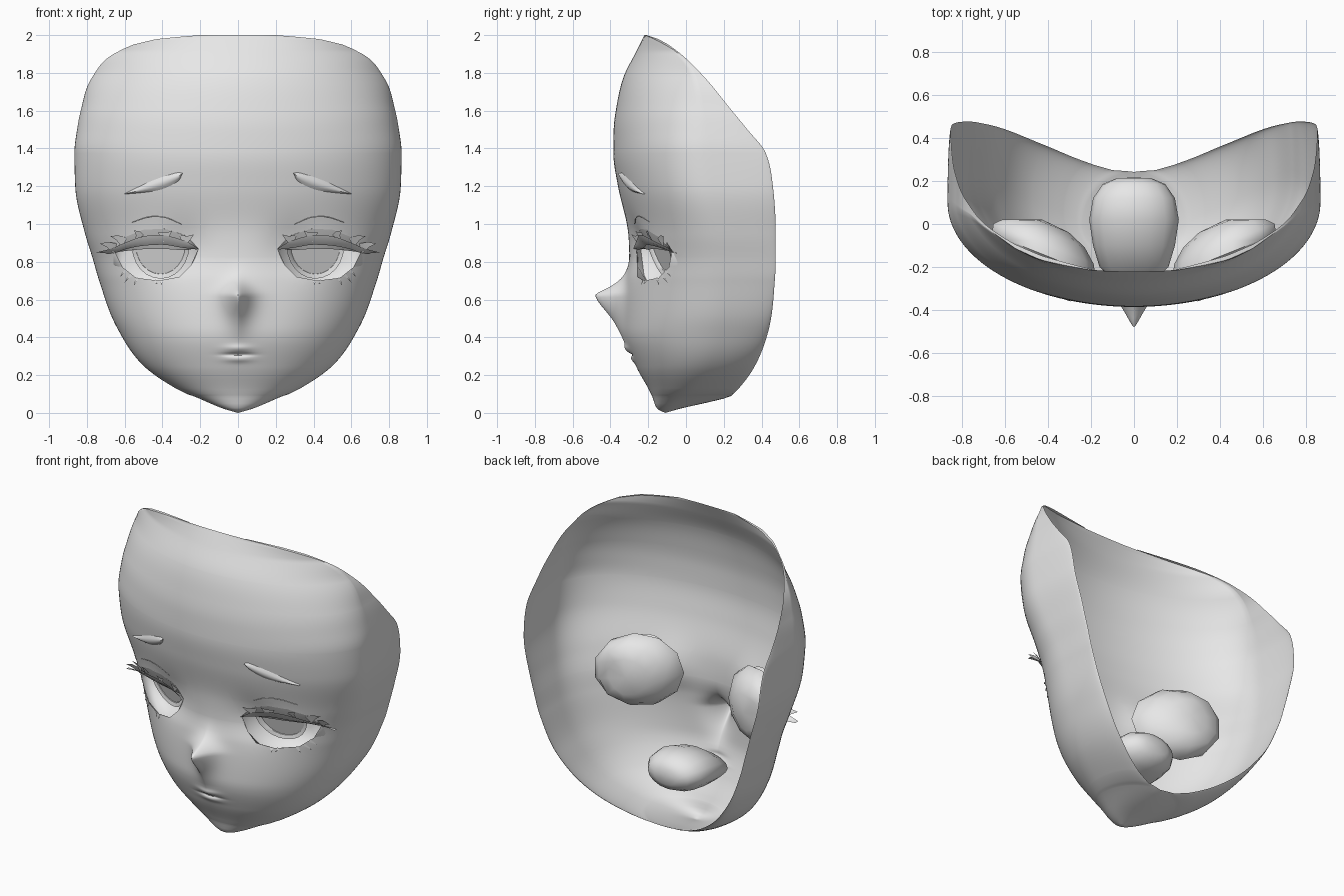
import bpy, bmesh, math
from mathutils import Vector

if "Cube" in bpy.data.objects:
    bpy.data.objects.remove(bpy.data.objects["Cube"])

clay = bpy.data.materials.new("plain grey")
clay.use_nodes = True
GREY = (0.8, 0.8, 0.8, 1)
clay.diffuse_color = GREY
clay.node_tree.nodes["Principled BSDF"].inputs["Base Color"].default_value = GREY

# Face sections: height, half width, front y, widest y, rim x, rim y, sweep degrees
ROWS = [
    (0.00, 0.00, -.11, -.11, 0.00, -.11, 90), (0.02, 0.07, -.15, -.09, 0.00, -.04, 90),
    (0.09, 0.24, -.18, 0.00, 0.00, 0.24, 90), (0.10, 0.27, -.185, 0.02, 0.10, 0.25, 90),
    (0.13, 0.33, -.20, 0.05, 0.20, 0.28, 90),
    (0.24, 0.49, -.26, 0.12, 0.40, 0.36, 90), (0.45, 0.64, -.325, 0.19, 0.60, 0.44, 90),
    (0.70, 0.735, -.315, 0.22, 0.72, 0.47, 90), (0.82, 0.77, -.30, 0.21, 0.755, 0.475, 90),
    (0.95, 0.81, -.306, 0.18, 0.79, 0.475, 90),
    (1.20, 0.862, -.36, 0.12, 0.845, 0.46, 90), (1.38, 0.866, -.385, 0.10, 0.85, 0.42, 90),
    (1.50, 0.852, -.383, 0.09, 0.845, 0.325, 88),
    (1.61, 0.83, -.37, 0.08, 0.83, 0.235, 85), (1.78, 0.77, -.33, 0.05, 0.77, 0.095, 72),
    (1.91, 0.64, -.265, -.05, 0.64, -.04, 55), (1.98, 0.42, -.23, -.17, 0.42, -.15, 45),
    (2.00, 0.20, -.22, -.215, 0.20, -.21, 40)]


def section(z):
    """Smoothly blended section values at a height, without overshoot."""
    i = max(k for k in range(len(ROWS) - 1) if ROWS[k][0] <= z + 1e-9)
    a, b = ROWS[i], ROWS[i + 1]
    h = b[0] - a[0]
    t = (z - a[0]) / h

    def rise(k, c):
        k = min(max(k, 0), len(ROWS) - 2)
        return (ROWS[k + 1][c] - ROWS[k][c]) / (ROWS[k + 1][0] - ROWS[k][0])

    def slope(k, c):
        p, q = rise(k - 1, c), rise(k, c)
        return 0 if p * q <= 0 else math.copysign(min(abs(p + q) / 2, 2 * abs(p), 2 * abs(q)), p)

    s = t * t * (3 - 2 * t)
    return [a[c] + (b[c] - a[c]) * s
            + h * (slope(i, c) * t * (1 - t) ** 2 - slope(i + 1, c) * t * t * (1 - t))
            for c in range(1, 7)]


def relief(x, z):
    """Nose and lips pushed to the front, eye hollows pushed back."""
    up, power = (0.06, 1.4) if z > 0.625 else (0.14, 1.6)
    nose = 0.16 * math.exp(-abs((z - 0.625) / up) ** power - (abs(x) / 0.065) ** 1.4)
    lips = sum(d * math.exp(-((z - c) / w) ** 2)
               for d, c, w in ((0.014, 0.34, 0.022), (-0.012, 0.308, 0.008), (0.008, 0.283, 0.016)))
    hollow = 0.03 * math.exp(-((abs(x) - 0.29) / 0.13) ** 2 - ((z - 0.87) / 0.13) ** 2)
    return nose + lips * math.exp(-(x / 0.07) ** 2) - hollow


def front_y(x, z):
    w, yf, ym, _, _, deg = section(z)
    m = math.radians(deg)
    phi = math.asin(min(1, abs(x) / max(w, 1e-6) * math.sin(m)))
    return yf + (ym - yf) * (1 - math.cos(phi)) / (1 - math.cos(m)) - relief(x, z)


def finish(name, bm, mirror=True):
    bmesh.ops.remove_doubles(bm, verts=bm.verts, dist=1e-5)
    bmesh.ops.recalc_face_normals(bm, faces=bm.faces)
    mesh = bpy.data.meshes.new(name)
    bm.to_mesh(mesh)
    bm.free()
    ob = bpy.data.objects.new(name, mesh)
    bpy.context.collection.objects.link(ob)
    mesh.materials.append(clay)
    if mirror:
        ob.modifiers.new("mirror", "MIRROR").merge_threshold = 0.0005
    bpy.ops.object.select_all(action="DESELECT")
    ob.select_set(True)
    bpy.context.view_layer.objects.active = ob
    bpy.ops.object.shade_smooth_by_angle(angle=math.radians(50))


def loft(bm, rings, closed=False):
    grid = [[bm.verts.new(p) for p in ring] for ring in rings]
    for lo, hi in zip(grid, grid[1:]):
        n = len(lo)
        for i in range(n if closed else n - 1):
            j = (i + 1) % n
            bm.faces.new((lo[i], lo[j], hi[j], hi[i]))


# Face mask, half built and mirrored
FRONT, BACK = 34, 14
heights = sorted({round(z, 4) for z in
                  [r[0] for r in ROWS] + [i * 0.025 for i in range(81)]
                  + [0.25 + i * 0.006 for i in range(20)] + [0.5 + i * 0.0125 for i in range(20)]
                  + [0.005, 0.01, 0.015, 0.03, 0.04, 0.092, 0.095, 1.99]})
rings = []
for z in heights:
    w, yf, ym, xr, yr, deg = section(z)
    m = math.radians(deg)
    ring = []
    for i in range(FRONT + 1):
        x = w * math.sin(m * (i / FRONT) ** 1.4) / math.sin(m)
        ring.append((x, front_y(x, z), z))
    for i in range(1, BACK + 1):
        a = math.pi / 2 * i / BACK
        ring.append((max(0, w - (w - xr) * (1 - math.cos(a))), ym + (yr - ym) * math.sin(a), z))
    rings.append(ring)
bm = bmesh.new()
loft(bm, rings)
bmesh.ops.remove_doubles(bm, verts=bm.verts, dist=1e-5)

# Eye opening, cut along a convex outline
EYE = [(.21, .87), (.25, .78), (.31, .72), (.42, .70), (.54, .715), (.61, .77),
       (.655, .86), (.60, .93), (.50, .97), (.39, .975), (.28, .94)]
inside = [f for f in bm.faces if f.calc_center_median().y < 0.15
          and 0.15 < f.calc_center_median().x < 0.72 and 0.65 < f.calc_center_median().z < 1.02]
for (x0, z0), (x1, z1) in zip(EYE, EYE[1:] + EYE[:1]):
    co, no = Vector((x0, 0, z0)), Vector((z1 - z0, 0, x0 - x1))
    geom = set(inside)
    for f in inside:
        geom.update(f.edges)
        geom.update(f.verts)
    cut = bmesh.ops.bisect_plane(bm, geom=list(geom), plane_co=co, plane_no=no, dist=1e-6)
    inside = [f for f in cut["geom"] if isinstance(f, bmesh.types.BMFace)
              and (f.calc_center_median() - co).dot(no) < 0]
bmesh.ops.delete(bm, geom=inside, context="FACES")
finish("face_mask", bm)

# Eye socket: pocket that widens behind the opening into a rounded back
bm = bmesh.new()
rings = [[(x, front_y(x, z), z) for x, z in EYE]]
for size, depth in ((1, .05), (.97, .1), (.8, .16), (.5, .2), (0, .21)):
    ring = []
    for k in range(len(EYE)):
        a = math.pi + math.tau * k / len(EYE)
        x, z = 0.425 + 0.245 * size * math.cos(a), 0.855 + 0.23 * size * math.sin(a)
        ring.append((x, min(0.02, -0.19 + 0.4 * (x - 0.425) + depth), z))
    rings.append(ring)
loft(bm, rings, True)
finish("eye_socket", bm)

# Iris: tall rim ring and recessed disc
bm = bmesh.new()
rings = [[(0.41 + r * math.cos(a), -0.15 + d + 0.35 * r * math.cos(a) - 0.35 * r * math.sin(a),
           0.885 + 1.15 * r * math.sin(a)) for a in [math.tau * k / 24 for k in range(24)]]
         for r, d in ((.152, 0), (.131, .012), (.13, .018), (0, .018))]
loft(bm, rings, True)
finish("iris", bm)


def smooth_path(points, n):
    """Evenly sampled Catmull-Rom path."""
    pts = [Vector(p) for p in points]
    pts = [2 * pts[0] - pts[1]] + pts + [2 * pts[-1] - pts[-2]]
    out = []
    for k in range(n + 1):
        s = min(k / n * (len(pts) - 3), len(pts) - 3 - 1e-6)
        i, t = int(s), s - int(s)
        a, b, c, d = pts[i:i + 4]
        out.append(0.5 * (2 * b + (c - a) * t + (2 * a - 5 * b + 4 * c - d) * t * t
                          + (3 * b - a - 3 * c + d) * t ** 3))
    return out


def on_face(p, lift):
    return (p[0], front_y(min(p[0], 0.66), p[1]) - lift, p[1])


def ribbon(name, top, bottom, lifts, n=16):
    """Strip between two paths; lifts give its height off the face across the strip."""
    bm = bmesh.new()
    a, b = smooth_path(top, n), smooth_path(bottom, n)
    loft(bm, [[on_face(p.lerp(q, k / (len(lifts) - 1)), h) for p, q in zip(a, b)]
              for k, h in enumerate(lifts)])
    finish(name, bm)


def lashes(name, spikes, half, lift):
    """Curved triangular lashes from base to tip."""
    bm = bmesh.new()
    for base, tip in spikes:
        b, t = Vector(base), Vector(tip)
        side = (t - b).orthogonal().normalized() * half
        mid = b.lerp(t, 0.55) + side * 0.3
        loft(bm, [[on_face(b - side, 0.004), on_face(b + side, 0.004)],
                  [on_face(mid - side * 0.5, lift * 0.7), on_face(mid + side * 0.5, lift * 0.7)],
                  [on_face(t, lift), on_face(t + side * 0.05, lift)]])
    finish(name, bm)


# Brow, upper lid, eyelid crease and lash band
ribbon("brow", [(.295, 1.27), (.33, 1.27), (.44, 1.235), (.53, 1.195), (.60, 1.16)],
       [(.295, 1.265), (.32, 1.225), (.40, 1.185), (.49, 1.168), (.60, 1.158)],
       (.002, .012, .016, .012, .002))
ribbon("upper_lid", [(.21, .87), (.28, .94), (.39, .975), (.50, .97), (.60, .93), (.655, .86)],
       [(.21, .87), (.30, .863), (.39, .868), (.48, .868), (.57, .86), (.65, .85)],
       (0, -.012, -.035))
ribbon("eyelid_crease", [(.30, 1.0), (.38, 1.035), (.47, 1.04), (.56, 1.01)],
       [(.30, .998), (.38, 1.031), (.47, 1.036), (.56, 1.008)], (.001, .003, .001), 10)
ribbon("upper_lash_band",
       [(.21, .87), (.28, .91), (.39, .94), (.50, .935), (.60, .90), (.67, .87), (.75, .85)],
       [(.215, .865), (.30, .875), (.39, .89), (.50, .885), (.59, .868), (.66, .845), (.75, .849)],
       (.018, .01, -.012), 20)

# Lashes
lashes("upper_lashes", (((.30, .915), (.235, .945)), ((.41, .93), (.35, .965)),
                        ((.52, .925), (.55, .965)), ((.60, .90), (.675, .935)),
                        ((.65, .87), (.73, .895))), 0.028, 0.022)
lashes("lower_lashes", (((.40, .703), (.405, .675)), ((.44, .703), (.425, .68)),
                        ((.53, .715), (.55, .675)), ((.565, .73), (.60, .69)),
                        ((.59, .755), (.625, .72))), 0.008, 0.012)

# Mouth pocket behind the lips: y, half width, half height, centre height
bm = bmesh.new()
POCKET = [(-.27, .08, .01, .31), (-.2, .16, .075, .34), (-.1, .19, .11, .37), (.02, .208, .125, .395),
          (.12, .19, .12, .40), (.185, .145, .09, .40), (.213, .08, .05, .40), (.216, 0, 0, .40)]
loft(bm, [[(w * math.cos(a), y, c + h * math.sin(a)) for a in [math.tau * k / 16 for k in range(16)]]
          for y, w, h, c in POCKET], True)
finish("mouth_pocket", bm, mirror=False)
